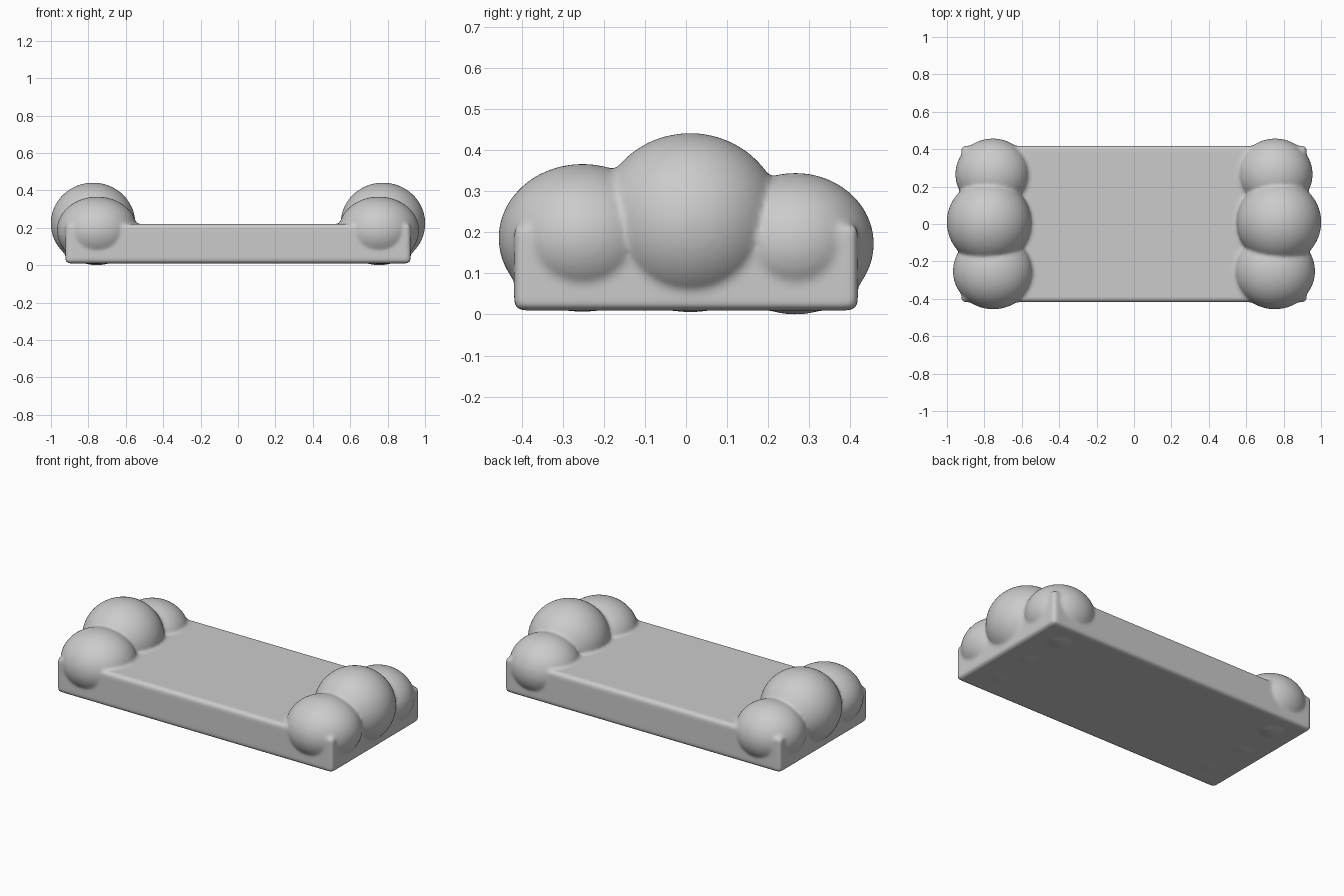
import bpy, bmesh
from mathutils import Matrix

if "Cube" in bpy.data.objects:
    bpy.data.objects.remove(bpy.data.objects["Cube"])

bm = bmesh.new()

# base slab with rounded edges
slab = bmesh.ops.create_cube(bm, size=1, matrix=Matrix.Translation((0, 0, 0.115))
                             @ Matrix.Diagonal((1.845, 0.836, 0.21, 1)))
edges = list({e for v in slab["verts"] for e in v.link_edges})
bmesh.ops.bevel(bm, geom=edges, offset=0.02, segments=4, profile=0.5, affect='EDGES')


# puffy lobes: centre and radii
def lobe(centre, radii):
    bmesh.ops.create_uvsphere(bm, u_segments=64, v_segments=40, radius=1,
                              matrix=Matrix.Translation(centre) @ Matrix.Diagonal((*radii, 1)))


# a row of three lobes on each end
for side in (-1, 1):
    lobe((side * 0.775, 0.01, 0.223), (0.226, 0.226, 0.218))
    lobe((side * 0.753, -0.252, 0.186), (0.215, 0.204, 0.180))
    lobe((side * 0.755, 0.266, 0.172), (0.200, 0.191, 0.172))

mesh = bpy.data.meshes.new("cushioned_bench")
bm.to_mesh(mesh)
bm.free()
bench = bpy.data.objects.new("cushioned_bench", mesh)
bpy.context.collection.objects.link(bench)

# fuse the parts into one soft skin
fuse = bench.modifiers.new("fuse", 'REMESH')
fuse.mode = 'VOXEL'
fuse.voxel_size = 0.01
fuse.use_smooth_shade = True
soften = bench.modifiers.new("soften", 'SMOOTH')
soften.factor = 0.5
soften.iterations = 4
